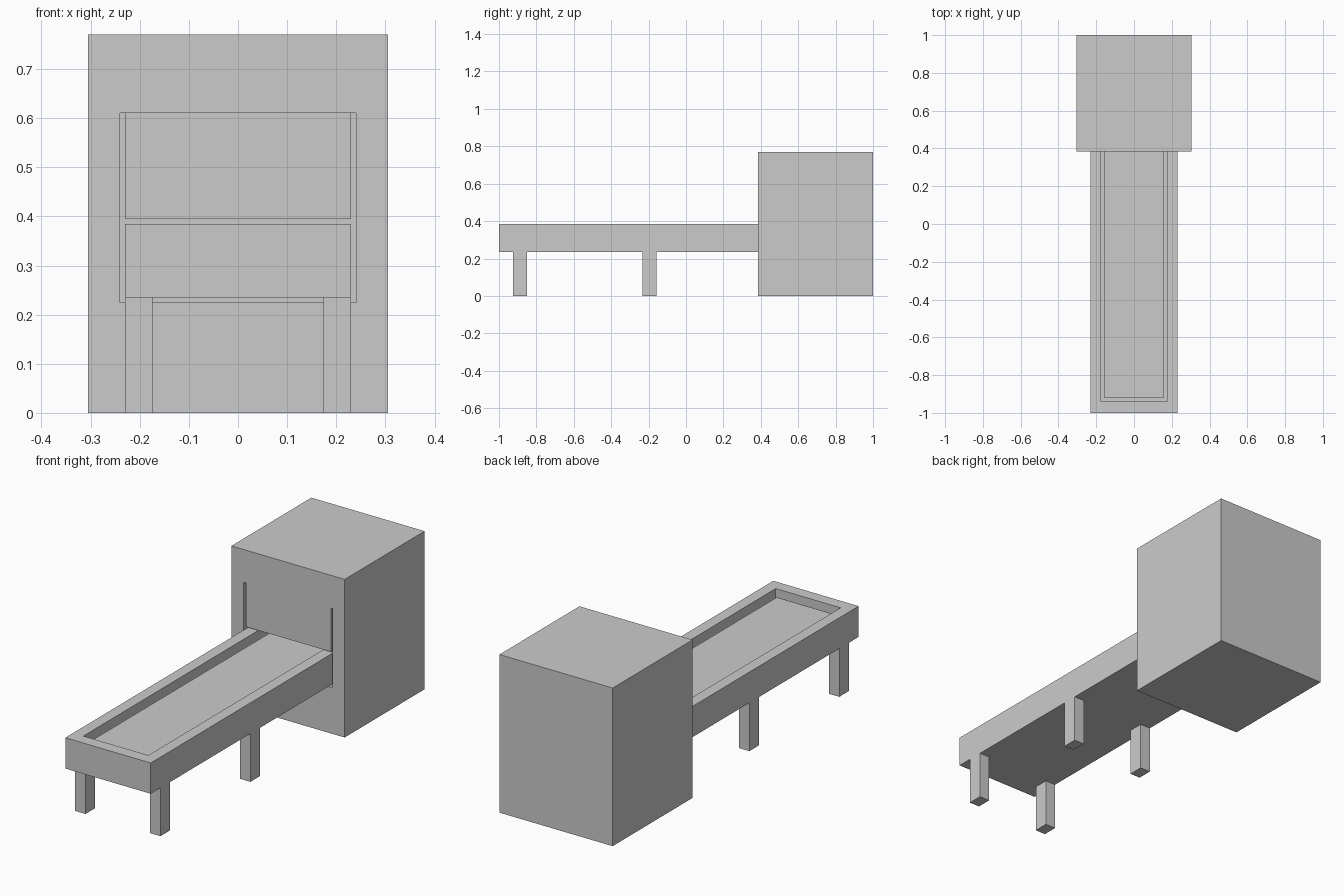
import bpy, bmesh

if "Cube" in bpy.data.objects:
    bpy.data.objects.remove(bpy.data.objects["Cube"])


def box(name, x0, x1, y0, y1, z0, z1):
    bm = bmesh.new()
    bmesh.ops.create_cube(bm, size=1)
    for v in bm.verts:
        v.co = (x1 if v.co.x > 0 else x0,
                y1 if v.co.y > 0 else y0,
                z1 if v.co.z > 0 else z0)
    mesh = bpy.data.meshes.new(name)
    bm.to_mesh(mesh)
    bm.free()
    ob = bpy.data.objects.new(name, mesh)
    bpy.context.collection.objects.link(ob)
    return ob


def cut(target, cutter):
    mod = target.modifiers.new("cut", 'BOOLEAN')
    mod.operation = 'DIFFERENCE'
    mod.solver = 'EXACT'
    mod.object = cutter
    bpy.context.view_layer.objects.active = target
    bpy.ops.object.modifier_apply(modifier=mod.name)
    bpy.data.objects.remove(cutter)


# Housing with a deep front opening
housing = box("scanner_housing", -0.305, 0.305, 0.385, 1.0, 0, 0.77)
cut(housing, box("opening_cutter", -0.24, 0.24, 0.2, 0.94, 0.225, 0.61))

# Curtain hanging in the opening
box("curtain", -0.23, 0.23, 0.389, 0.402, 0.395, 0.61)

# Conveyor bed with a sunken channel, running into the housing
bed = box("conveyor_bed", -0.23, 0.23, -1.0, 0.93, 0.235, 0.385)
cut(bed, box("channel_cutter", -0.175, 0.175, -0.94, 0.87, 0.30, 0.5))

# Belt lying in the channel with a gap all round
box("conveyor_belt", -0.155, 0.155, -0.92, 0.85, 0.30, 0.355)

# Legs, mirrored left to right
for label, y in (("front", -0.925), ("middle", -0.233)):
    leg = box(label + "_legs", 0.174, 0.23, y, y + 0.074, 0, 0.235)
    leg.modifiers.new("mirror", 'MIRROR').use_axis[0] = True
